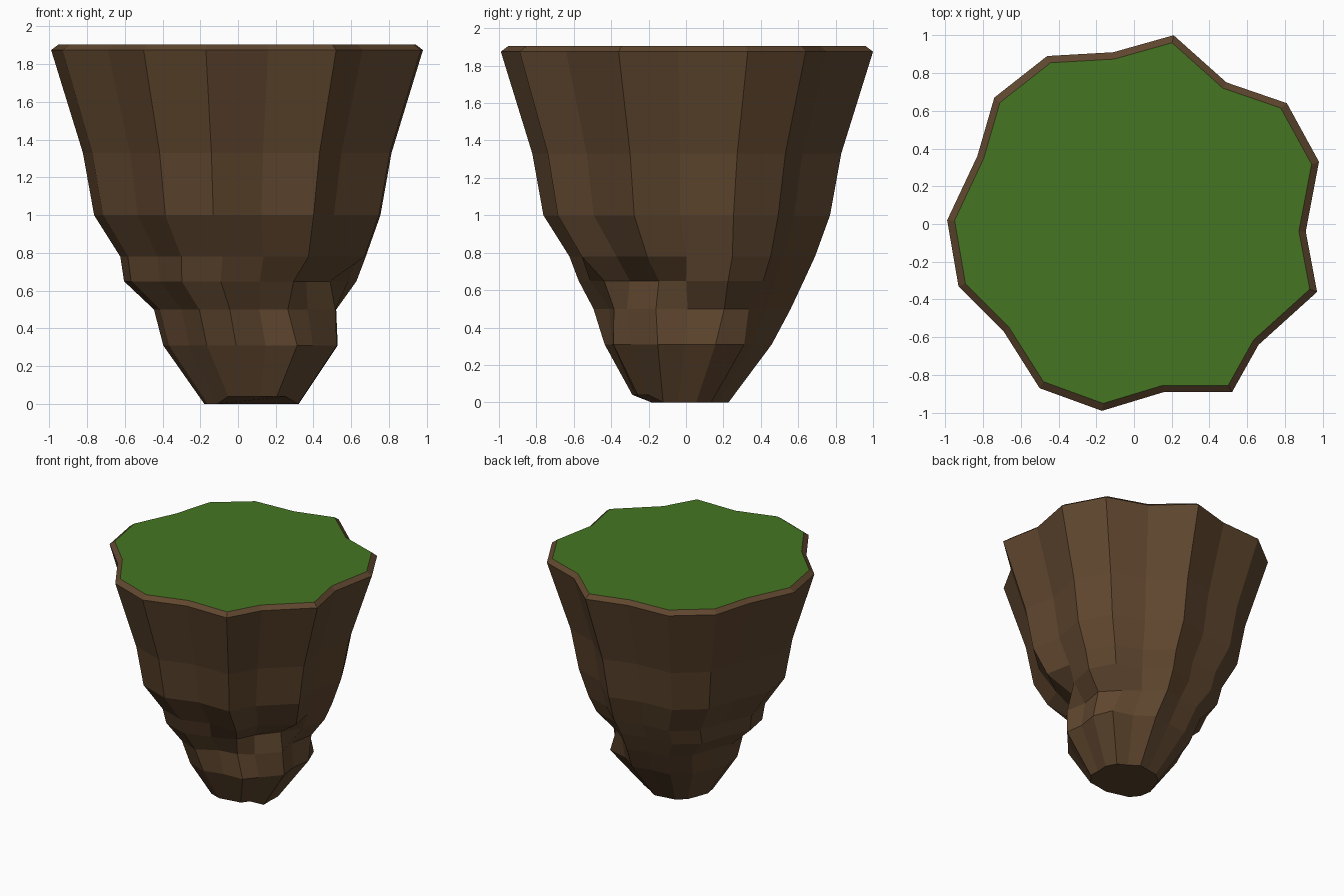
import bpy, bmesh
from mathutils import Vector

cube = bpy.data.objects.get("Cube")
if cube:
    bpy.data.objects.remove(cube, do_unlink=True)


def material(name, colour):
    m = bpy.data.materials.new(name)
    m.use_nodes = True
    m.diffuse_color = (*colour, 1)
    m.node_tree.nodes["Principled BSDF"].inputs["Base Color"].default_value = (*colour, 1)
    return m


earth = material("earth_brown", (0.115, 0.062, 0.028))
grass = material("grass_green", (0.060, 0.180, 0.016))

# Jagged outline of the plateau, clockwise from the front tip's far side
outline = [Vector(p) for p in (
    (.21, 1), (-.11, .91), (-.46, .89), (-.74, .67), (-.83, .36), (-.99, .02),
    (-.93, -.33), (-.69, -.57), (-.5, -.87), (-.17, -.99), (.16, -.89), (.52, -.89),
    (.66, -.64), (.97, -.36), (.91, -.04), (.98, .33), (.81, .64), (.49, .75))]

# Levels from the base up: height, centre x, centre y, half x, half y, roundness
levels = [
    (0, .075, -.03, .255, .26, .4),
    (.31, .07, .01, .47, .45, .15),
    (.5, .04, .03, .49, .53, 0),
    (.65, .015, .025, .625, .605, 0),
    (.78, .03, .03, .66, .66, 0),
    (1, 0, 0, .77, .77, 0),
    (1.33, 0, 0, .83, .83, 0),
    (1.875, 0, 0, 1, 1, 0),
    (1.905, 0, 0, .96, .96, 0),
]

# Hollows and ledges in the rock: (level, outline point) -> scale
dents = {(3, 11): .86, (3, 12): .84, (3, 13): .78, (4, 12): .95,
         (2, 10): .93, (2, 11): .88, (2, 12): 1.02, (1, 12): 1.04,
         (2, 16): .9, (1, 16): 1.05}

bm = bmesh.new()
rings = []
for i, (z, cx, cy, sx, sy, blend) in enumerate(levels):
    ring = []
    for j, p in enumerate(outline):
        q = p.lerp(p.normalized(), blend) * dents.get((i, j), 1)
        x, y = cx + q.x * sx, cy + q.y * sy
        lift = .04 if i == 0 and y < -.2 else 0   # tilted front of the base
        ring.append(bm.verts.new((x, y, z + lift)))
    rings.append(ring)

# Rock walls, base and grass top
n = len(outline)
for low, high in zip(rings, rings[1:]):
    for j in range(n):
        k = (j + 1) % n
        bm.faces.new((low[j], low[k], high[k], high[j]))
bm.faces.new(rings[0][::-1])
top = bm.faces.new(rings[-1])
bmesh.ops.recalc_face_normals(bm, faces=bm.faces[:])
top.material_index = 1

mesh = bpy.data.meshes.new("rock_island")
bm.to_mesh(mesh)
bm.free()
mesh.materials.append(earth)
mesh.materials.append(grass)
island = bpy.data.objects.new("rock_island", mesh)
bpy.context.collection.objects.link(island)
